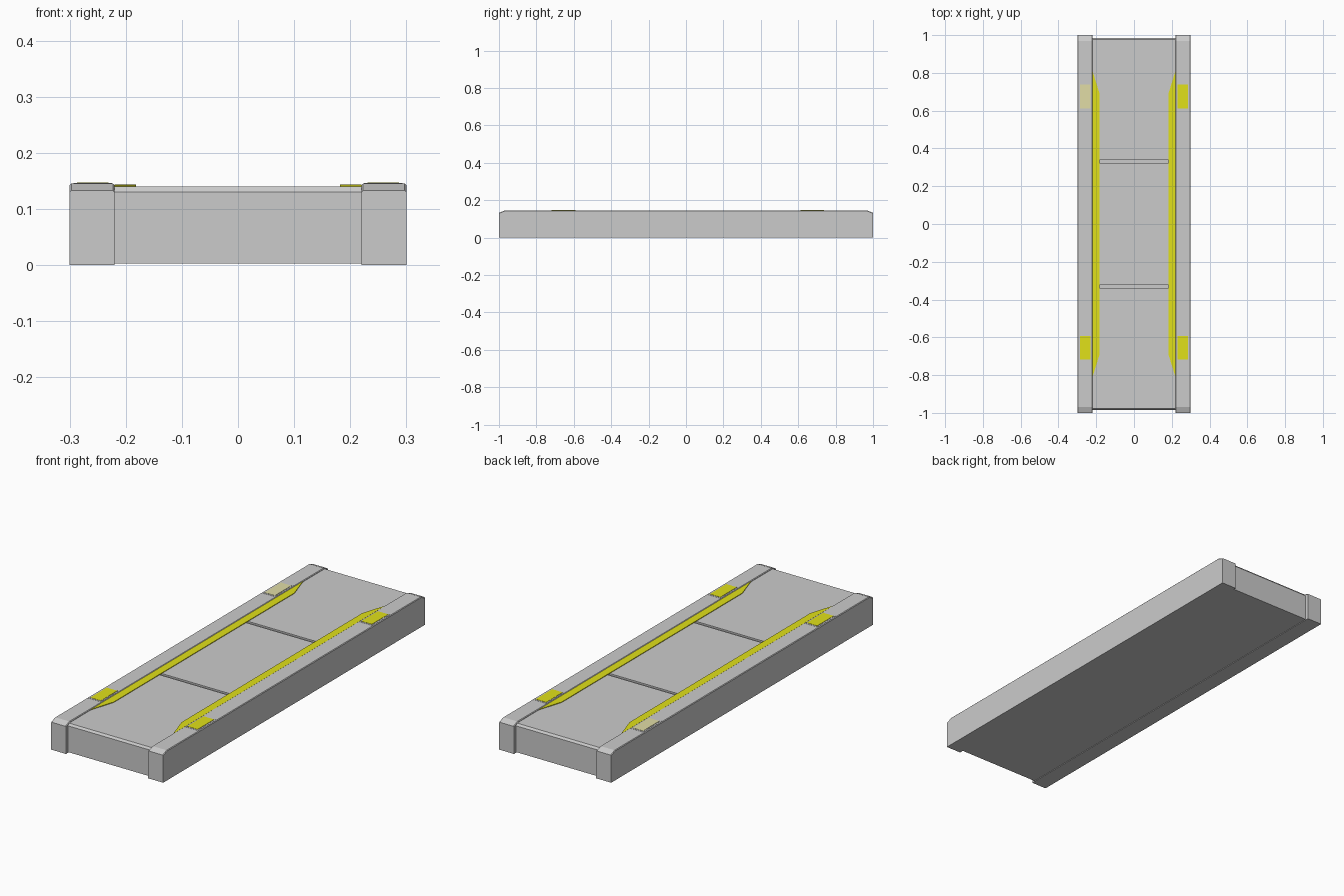
import bpy, bmesh

if "Cube" in bpy.data.objects:
    bpy.data.objects.remove(bpy.data.objects["Cube"])


def material(name, color):
    m = bpy.data.materials.new(name)
    m.diffuse_color = color
    m.use_nodes = True
    m.node_tree.nodes["Principled BSDF"].inputs["Base Color"].default_value = m.diffuse_color
    return m


yellow = material("yellow", (0.75, 0.75, 0.01, 1))
pale = material("pale_yellow", (0.75, 0.72, 0.38, 1))


def prism(name, points, depth, mat=None):
    """Extrude a closed 3D outline along the depth vector."""
    bm = bmesh.new()
    face = bm.faces.new([bm.verts.new(p) for p in points])
    ext = bmesh.ops.extrude_face_region(bm, geom=[face])
    bmesh.ops.translate(bm, vec=depth, verts=[g for g in ext["geom"] if isinstance(g, bmesh.types.BMVert)])
    bmesh.ops.recalc_face_normals(bm, faces=bm.faces)
    mesh = bpy.data.meshes.new(name)
    bm.to_mesh(mesh)
    bm.free()
    ob = bpy.data.objects.new(name, mesh)
    bpy.context.collection.objects.link(ob)
    if mat:
        mesh.materials.append(mat)
    return ob


# Centre deck: side profile with chamfered ends and two cross grooves
half = [(0.322, 0.14), (0.322, 0.132), (0.338, 0.132), (0.338, 0.14),
        (0.976, 0.14), (0.984, 0.13), (0.984, 0.003)]
profile = half + [(-y, z) for y, z in reversed(half)]
prism("deck", [(-0.22, y, z) for y, z in profile], (0.44, 0, 0))

for side, label in ((-1, "left"), (1, "right")):
    # Side rail with sloped ends and softened top edges
    outline = [(-1, 0), (1, 0), (1, 0.133), (0.97, 0.145), (-0.97, 0.145), (-1, 0.133)]
    rail = prism(label + "_rail", [(side * 0.22, y, z) for y, z in outline], (side * 0.08, 0, 0))
    bm = bmesh.new()
    bm.from_mesh(rail.data)
    top = [e for e in bm.edges if all(v.co.z > 0.13 for v in e.verts)
           and abs(e.verts[0].co.y - e.verts[1].co.y) > 0.01]
    bmesh.ops.bevel(bm, geom=top, offset=0.003, segments=1, affect='EDGES')
    bm.to_mesh(rail.data)
    bm.free()

    # Yellow guide strip with tapered ends
    strip = [(0.22, -0.81), (0.22, 0.81), (0.182, 0.69), (0.182, -0.69)]
    prism(label + "_guide_strip", [(side * x, y, 0.139) for x, y in strip], (0, 0, 0.004), yellow)

    # Indicator pads in thin grey frames on the rails
    for y, end in ((-0.655, "front"), (0.675, "back")):
        def box(w, h):
            cx = side * 0.259
            return [(cx + i * w, y + j * h, 0.144) for i, j in ((-1, -1), (1, -1), (1, 1), (-1, 1))]
        prism(f"{label}_{end}_pad_frame", box(0.034, 0.07), (0, 0, 0.0018))
        lit = pale if (side, end) == (-1, "back") else yellow
        prism(f"{label}_{end}_pad", box(0.028, 0.063), (0, 0, 0.003), lit)
